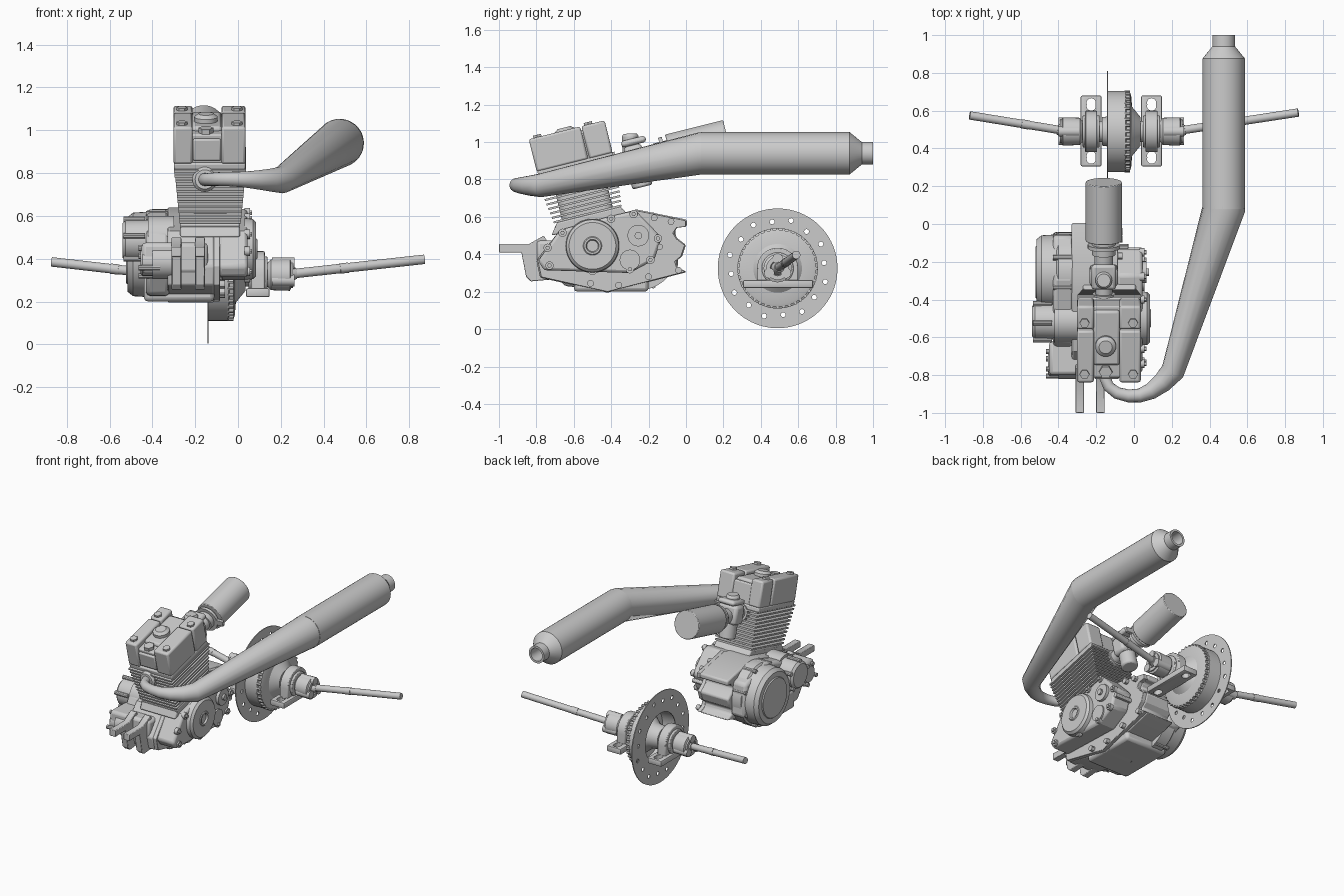
import bpy, bmesh
from math import sin, cos, pi, radians
from mathutils import Vector, Matrix

if "Cube" in bpy.data.objects:
    bpy.data.objects.remove(bpy.data.objects["Cube"])

I = Matrix.Identity(4)
# Tilted frame of the cylinder barrel and head
T = Matrix.Translation((0, -0.495, 0.488)) @ Matrix.Rotation(radians(14), 4, 'X')
X = (1, 0, 0)

def finish(name, bm, m=I, bevel=0):
    bm.transform(m)
    bmesh.ops.recalc_face_normals(bm, faces=bm.faces[:])
    me = bpy.data.meshes.new(name)
    bm.to_mesh(me)
    bm.free()
    me.shade_smooth()
    me.set_sharp_from_angle(angle=radians(30))
    ob = bpy.data.objects.new(name, me)
    bpy.context.collection.objects.link(ob)
    if bevel:
        b = ob.modifiers.new("bevel", 'BEVEL')
        b.width, b.segments, b.limit_method = bevel, 2, 'ANGLE'
        b.angle_limit = radians(40)
    return ob

def box(name, x, y, z, m=I, bevel=0.008):
    bm = bmesh.new()
    bmesh.ops.create_cube(bm, size=1)
    for v in bm.verts:
        v.co = [(a + b) / 2 + c * (b - a) for (a, b), c in zip((x, y, z), v.co)]
    return finish(name, bm, m, bevel)

def prism(name, pts, x0, x1, bevel=0.008):
    """Extrude a side (y, z) outline along x."""
    bm = bmesh.new()
    f = bm.faces.new([bm.verts.new((x0, y, z)) for y, z in pts])
    ext = bmesh.ops.extrude_face_region(bm, geom=[f])['geom']
    bmesh.ops.translate(bm, vec=(x1 - x0, 0, 0), verts=[v for v in ext if isinstance(v, bmesh.types.BMVert)])
    return finish(name, bm, I, bevel)

def lathe(name, prof, origin=(0, 0, 0), axis=X, n=32, closed=False, m=I, bevel=0):
    """Turn (distance, radius) points about an axis."""
    bm = bmesh.new()
    rings = [[bm.verts.new((r * cos(2 * pi * i / n), r * sin(2 * pi * i / n), t)) for i in range(n)] for t, r in prof]
    pairs = list(zip(rings, rings[1:])) + ([(rings[-1], rings[0])] if closed else [])
    for a, b in pairs:
        for i in range(n):
            bm.faces.new((a[i], a[(i + 1) % n], b[(i + 1) % n], b[i]))
    if not closed:
        bm.faces.new(rings[0])
        bm.faces.new(rings[-1])
    rot = Vector(axis).to_track_quat('Z', 'Y').to_matrix().to_4x4()
    return finish(name, bm, m @ Matrix.Translation(origin) @ rot, bevel)

def rod(name, p0, p1, r, n=24, m=I, bevel=0):
    d = Vector(p1) - Vector(p0)
    return lathe(name, [(0, r), (d.length, r)], p0, d, n, m=m, bevel=bevel)

def cut(ob, cutters):
    for c in cutters:
        mod = ob.modifiers.new("cut", 'BOOLEAN')
        mod.operation, mod.object, mod.solver = 'DIFFERENCE', c, 'EXACT'
    me = bpy.data.meshes.new_from_object(ob.evaluated_get(bpy.context.evaluated_depsgraph_get()))
    ob.modifiers.clear()
    ob.data = me
    me.set_sharp_from_angle(angle=radians(30))
    for c in cutters:
        bpy.data.objects.remove(c)

# Exhaust header: tapered sweep through a few points
path = [(-.155, -.70, .765, .03), (-.155, -.81, .77, .03), (-.135, -.86, .77, .03), (-.09, -.895, .772, .032),
        (-.03, -.91, .772, .034), (.03, -.908, .77, .037), (.09, -.885, .768, .044), (.15, -.84, .767, .053),
        (.205, -.78, .768, .063), (.475, .08, .94, .113), (.475, .10, .94, .113)]
cu = bpy.data.curves.new("exhaust_header", 'CURVE')
cu.dimensions, cu.bevel_depth, cu.bevel_resolution, cu.use_fill_caps = '3D', 1, 6, True
sp = cu.splines.new('POLY')
sp.points.add(len(path) - 1)
for p, (x, y, z, r) in zip(sp.points, path):
    p.co, p.radius = (x, y, z, 1), r
sp.use_smooth = True
bpy.context.collection.objects.link(bpy.data.objects.new("exhaust_header", cu))
# Silencer with hollow tail
lathe("silencer", [(.08, .113), (.875, .113), (.94, .06), (1, .06), (1, .045), (.9, .045), (.9, .02)], (.475, 0, .94), (0, 1, 0), 40)
lathe("exhaust_flange", [(0, .058), (.03, .058), (.045, .045)], (-.155, -.765, .77), (0, -1, 0))

# Cooling fins and barrel
for i in range(13):
    k = i / 12
    w, d, z = .138 + .03 * k, .18 + .04 * k, .075 + .305 * k
    box("cooling_fin", (-.13 - w, -.13 + w), (-d, d), (z, z + .011), T, 0)
box("barrel", (-.24, -.02), (-.14, .14), (-.05, .4), T, .04)

# Cylinder head: core, side rails, corner bolts, centre cap
box("head_base", (-.3, .035), (-.205, .21), (.385, .42), T)
box("head_core", (-.285, .02), (-.19, .2), (.41, .555), T)
box("head_front_panel", (-.21, -.08), (-.205, -.17), (.43, .535), T)
for x0, x1, zt in ((-.302, -.212, .6), (-.078, .036, .6)):
    for y0, y1 in ((-.208, .075), (.082, .21)):
        box("head_rail", (x0, x1), (y0, y1), (.415, zt - .005), T, .012)
    for y in (-.16, .12):
        xb = -.262 if x0 < -.2 else -.005
        rod("head_bolt", (xb, y, .59), (xb, y, .608), .026, 6, T)
box("rocker_cover", (-.215, -.075), (-.12, .18), (.54, .575), T, .015)
lathe("oil_cap", [(0, .055), (.035, .055), (.05, .035)], (-.15, -.01, .56), (0, 0, 1), 24, m=T)
rod("decompressor", (-.15, -.155, .53), (-.15, -.155, .578), .035, 6, T)

# Intake, carburettor and air filter
Y = (0, 1, 0)
lathe("intake_manifold", [(.18, .06), (.22, .06), (.22, .045), (.3, .045)], (-.16, 0, .36), Y, m=T)
box("carburettor_body", (-.235, -.085), (.27, .37), (.3, .43), T, .02)
lathe("carburettor_top", [(-.075, .045), (.06, .045), (.075, .035)], (-.16, .31, .42), (0, .2, 1), 24, m=T)
box("carburettor_lid", (-.225, -.095), (.265, .4), (.43, .465), T, .015)
rod("float_bowl", (-.16, .32, .2), (-.16, .32, .31), .055, 24, T, .01)
lathe("carburettor_throat", [(.36, .05), (.43, .05), (.43, .062), (.52, .062)], (-.16, 0, .35), Y, m=T)
lathe("filter_clamp", [(.465, .085), (.485, .085)], (-.16, 0, .35), Y, m=T)
box("clamp_ear", (-.09, -.03), (.465, .485), (.33, .37), T, .003)
rod("air_filter", (-.16, .505, .347), (-.16, .825, .347), .096, 40, T, .004)

# Crankcase
case = [(-.8, .365), (-.675, .53), (-.4, .605), (-.265, .64), (.005, .585), (.005, .55), (-.045, .545), (-.065, .515),
        (-.045, .485), (0, .45), (-.02, .39), (-.055, .36), (-.045, .33), (.005, .305), (-.42, .195), (-.78, .275)]
prism("crankcase", case, -.33, -.11, .01)
prism("case_flange", [(y * .985 - .006, z * .98 + .008) for y, z in case], -.115, -.085, .003)
prism("right_cover", [(-.79, .365), (-.675, .53), (-.4, .605), (-.27, .635), (-.13, .49), (-.17, .37), (-.3, .3), (-.76, .315)], -.09, .045, .015)
prism("left_case", [(-.72, .33), (-.62, .53), (-.3, .63), (-.06, .56), (-.04, .33), (-.3, .2), (-.65, .23)], -.43, -.32, .02)
prism("cylinder_seat", [(-.72, .5), (-.69, .57), (-.35, .655), (-.3, .6)], -.27, .01)
lathe("flywheel_cover", [(.03, .145), (.07, .14), (.085, .125), (.085, .05), (.09, .045), (.09, .035), (.078, .03)], (0, -.5, .445), n=48)
# Cover screws around the right side
for y, z in ((-.74, .435), (-.66, .515), (-.4, .59), (-.28, .615), (-.15, .485), (-.19, .37), (-.3, .32), (-.5, .31), (-.73, .34)):
    rod("cover_boss", (.03, y, z), (.055, y, z), .022, 16)
    rod("cover_screw", (.05, y, z), (.066, y, z), .012, 6)
for y, z in ((-.08, .575), (-.17, .595), (-.04, .315), (-.36, .235), (-.51, .245), (-.2, .28)):
    rod("case_screw", (-.09, y, z), (-.06, y, z), .018, 12)
# Small gear, selector shaft and output shaft
rod("gear_boss", (.03, -.255, .5), (.065, -.255, .5), .058, 20)
rod("gear_hub", (.06, -.255, .5), (.08, -.255, .5), .02, 12)
rod("selector_plate", (.03, -.3, .37), (.055, -.3, .37), .055, 24)
rod("selector_shaft", (-.1, -.14, .44), (.04, -.14, .44), .016, 12)
rod("output_shaft", (-.12, -.2, .41), (.02, -.2, .41), .03, 16)

# Left covers: clutch, alternator and starter drums
lathe("clutch_cover", [(-.32, .212), (-.4, .212), (-.41, .2), (-.49, .195), (-.515, .175), (-.515, .14), (-.522, .135)], (0, -.255, .42), n=48)
lathe("alternator_cover", [(-.3, .115), (-.42, .115), (-.42, .097), (-.525, .095), (-.54, .08)], (0, -.515, .485), n=32)
lathe("starter_cover", [(-.28, .08), (-.4, .08), (-.4, .065), (-.445, .065), (-.455, .055)], (0, -.74, .385), n=28)
for y0, z0, r, n, x in ((-.255, .42, .205, 8, -.43), (-.515, .485, .1, 5, -.535), (-.74, .385, .07, 4, -.465)):
    for i in range(n):
        y, z = y0 + r * cos(2 * pi * i / n + .4), z0 + r * sin(2 * pi * i / n + .4)
        rod("cover_bolt", (x + .1, y, z), (x, y, z), .014, 10)
box("starter_housing", (-.45, -.14), (-.8, -.62), (.33, .475), bevel=.02)
box("sump", (-.44, -.11), (-.6, -.2), (.2, .33), bevel=.02)

# Forked front mount
for x in (-.31, -.2):
    prism("front_mount", [(-1, .455), (-.84, .455), (-.76, .5), (-.7, .4), (-.72, .265), (-.83, .255), (-.855, .28), (-.88, .41), (-1, .41)], x, x + .045, .004)

# Rear axle: perforated disc, sprocket drum and hub
C = (0, .49, .325)
disc = lathe("brake_disc", [(-.143, .32), (-.137, .32), (-.137, .17), (-.143, .17)], C, n=96, closed=True)
holes = []
for i in range(16):
    a, r = 2 * pi * (i + .3) / 16, .265 if i % 2 else .25
    y, z = C[1] + r * cos(a), C[2] + r * sin(a)
    holes.append(rod("hole", (-.2, y, z), (-.1, y, z), .013, 16))
cut(disc, holes)
lathe("differential_drum", [(-.138, .215), (-.045, .215), (-.04, .205), (-.02, .205), (-.015, .19), (-.01, .13), (.035, .075), (.035, .05),
      (-.02, .05), (-.04, .17), (-.138, .18)], C, n=64, closed=True)
for i in range(40):
    a = 2 * pi * i / 40
    y, z = C[1] + .208 * cos(a), C[2] + .208 * sin(a)
    rod("drum_tooth", (-.05, y, z), (-.02, y, z), .009, 6)
rod("axle_hub", (-.3, .49, .325), (.16, .49, .325), .055, 32)
lathe("inner_hub", [(-.17, .075), (-.1, .085), (-.04, .13)], C)

# Bearing carriers, joints and drive shafts, one set per side
for s, end in ((-1, (-.87, .575, .385)), (1, (.87, .59, .397))):
    cx = -.067 + s * .16
    base = box("carrier_base", (cx - .055, cx + .055), (.305, .68), (.22, .262))
    cut(base, [rod("slot", (cx, y + d, .1), (cx, y + d, .4), .024, 20) for y in (.352, .633) for d in (-.009, .009)])
    arch = [(.6, .25)] + [(.49 + .11 * cos(pi * i / 16), .325 + .11 * sin(pi * i / 16)) for i in range(17)] + [(.38, .25)]
    prism("bearing_carrier", arch, cx - .032, cx + .032, .006)
    lathe("bearing_ring", [(-.045, .085), (.045, .085)], (cx, .49, .325), bevel=.006)
    # Outer joint cup with lobes
    lathe("joint_cup", [(.045, .055), (.06, .072), (.15, .075), (.155, .062), (.165, .062), (.165, .04), (.13, .03)], (cx, .49, .325), (s, 0, 0), 32)
    for i in range(3):
        a = 2 * pi * i / 3 + pi / 2
        y, z = .49 + .052 * cos(a), .325 + .052 * sin(a)
        rod("joint_lobe", (cx + s * .065, y, z), (cx + s * .172, y, z), .028, 16)
    p0, p1 = Vector((cx + s * .12, .49, .325)), Vector(end)
    rod("drive_shaft", p0, p1, .022)
    lathe("shaft_collar", [(0, .024), (.04, .024)], p0.lerp(p1, .4), p1 - p0, 24)
    lathe("shaft_boot", [(0, .045), (.06, .026)], p0, p1 - p0, 24)
